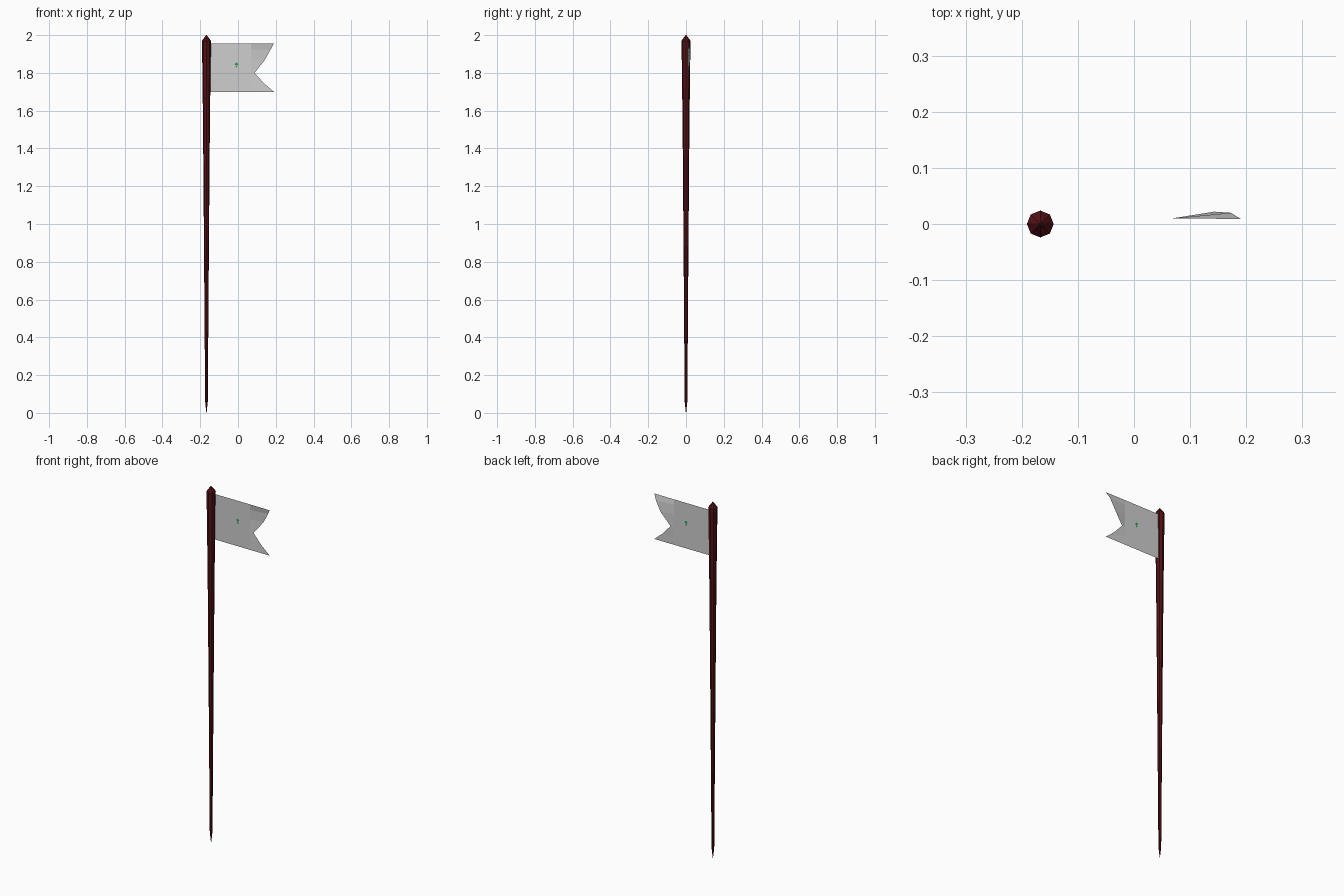
import bpy, math

if "Cube" in bpy.data.objects:
    bpy.data.objects.remove(bpy.data.objects["Cube"])

PX = -0.167      # pole axis
FLAG_Y = 0.01    # plane of the cloth


def material(name, rgb):
    m = bpy.data.materials.new(name)
    m.diffuse_color = (*rgb, 1)
    m.use_nodes = True
    m.node_tree.nodes["Principled BSDF"].inputs["Base Color"].default_value = m.diffuse_color
    return m


def mesh_object(name, verts, faces, mat):
    me = bpy.data.meshes.new(name)
    me.from_pydata(verts, [], faces)
    me.materials.append(mat)
    me.update()
    ob = bpy.data.objects.new(name, me)
    bpy.context.collection.objects.link(ob)
    return ob


wood = material("dark red wood", (0.085, 0.006, 0.008))
cloth = material("off white cloth", (0.62, 0.62, 0.62))
green = material("green", (0.02, 0.35, 0.08))

# Pole: tapered octagon with a pointed foot and a pyramid cap
rings = [(0.0, 0.0008), (0.06, 0.007), (0.4, 0.0095), (1.0, 0.014),
         (1.5, 0.018), (1.8, 0.0215), (1.97, 0.024), (2.0, 0.0015)]
n = 8
verts = [(PX + r * math.cos(2 * math.pi * i / n), r * math.sin(2 * math.pi * i / n), z)
         for z, r in rings for i in range(n)]
faces = [(k * n + i, k * n + (i + 1) % n, (k + 1) * n + (i + 1) % n, (k + 1) * n + i)
         for k in range(len(rings) - 1) for i in range(n)]
faces += [tuple(reversed(range(n))), tuple(range(len(verts) - n, len(verts)))]
mesh_object("pole", verts, faces, wood)

# Flag: single-sided cloth, flat by the pole, bulging back at the swallowtail
rows = [(1.70, 0.19, 0.010), (1.745, 0.137, 0.011), (1.80, 0.088, 0.012),
        (1.87, 0.143, 0.022), (1.925, 0.173, 0.020), (1.955, 0.19, 0.009)]
verts, faces = [], []
for z, edge_x, edge_y in rows:
    verts += [(-0.155, FLAG_Y, z), (0.068, FLAG_Y, z), (edge_x, edge_y, z)]
for k in range(len(rows) - 1):
    for c in range(2):
        a = k * 3 + c
        faces.append((a, a + 1, a + 4, a + 3))
mesh_object("flag", verts, faces, cloth)

# Small green leaf spots on both sides of the cloth
for side in (-1, 1):
    y = FLAG_Y + side * 0.001
    verts, faces = [], []
    for cx, cz, w, h in [(-0.008, 1.846, 0.011, 0.009), (-0.008, 1.832, 0.006, 0.006)]:
        b = len(verts)
        verts += [(cx - w, y, cz), (cx, y, cz - h), (cx + w, y, cz), (cx, y, cz + h)]
        face = (b, b + 1, b + 2, b + 3)
        faces.append(face if side < 0 else face[::-1])
    mesh_object("front_spot" if side < 0 else "back_spot", verts, faces, green)
